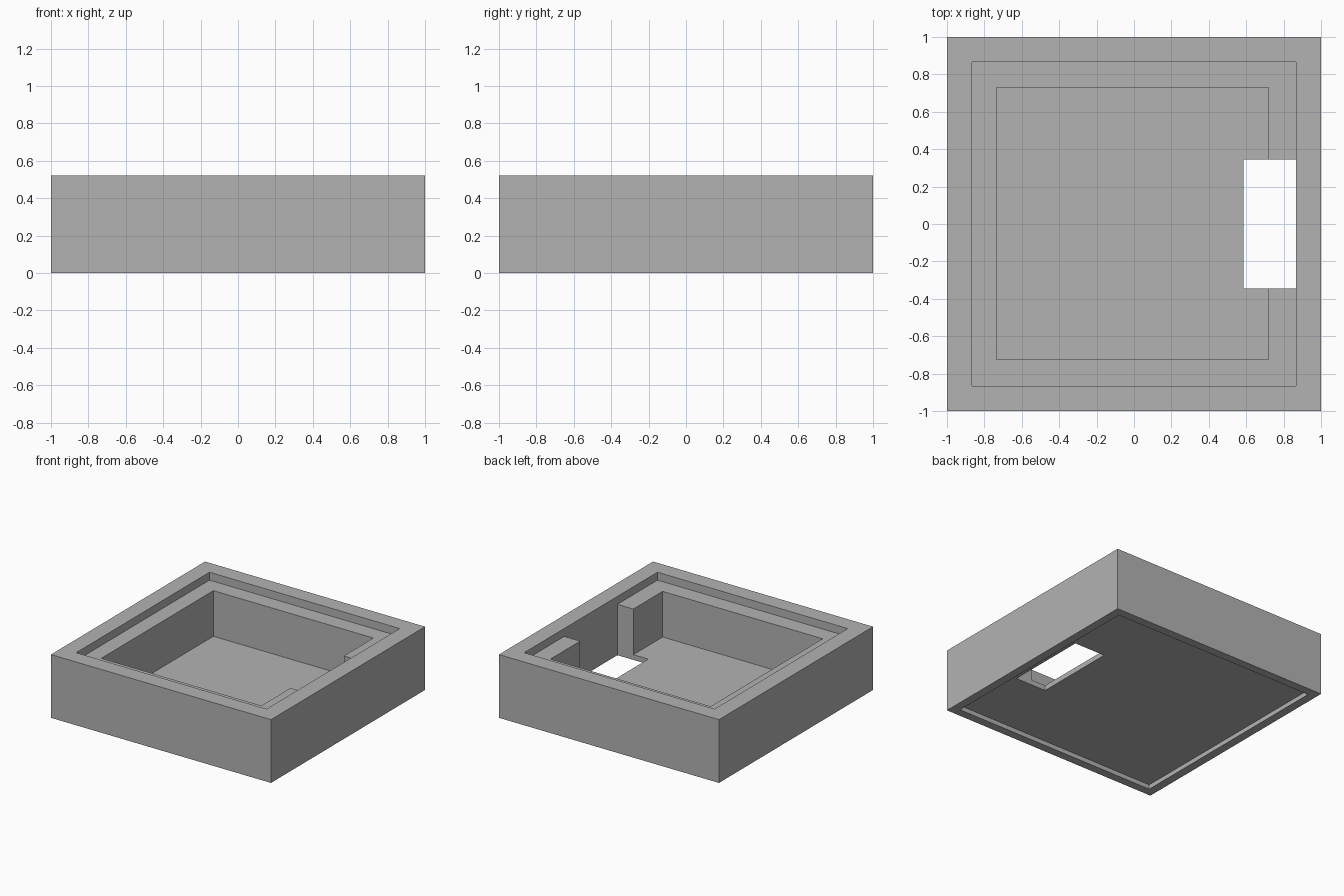
import bpy

if "Cube" in bpy.data.objects:
    bpy.data.objects.remove(bpy.data.objects["Cube"], do_unlink=True)

HEIGHT = 0.52
LEDGE = 0.455       # step under the rim
FLOOR = 0.08        # pocket floor
UNDERSIDE = 0.037   # recessed underside

grey = bpy.data.materials.new("plain_grey")
grey.use_nodes = True
colour = (0.45, 0.45, 0.45, 1)
grey.diffuse_color = colour
grey.node_tree.nodes["Principled BSDF"].inputs["Base Color"].default_value = colour


def box(name, x, y, z):
    """Box spanning the given (low, high) pairs."""
    spans = (x, y, z)
    bpy.ops.mesh.primitive_cube_add(size=1, location=[(a + b) / 2 for a, b in spans])
    obj = bpy.context.object
    obj.name = name
    obj.scale = [b - a for a, b in spans]
    bpy.ops.object.transform_apply(location=True, rotation=False, scale=True)
    obj.data.materials.append(grey)
    return obj


# Solid tray block
tray = box("tray", (-1, 1), (-1, 1), (0, HEIGHT))

# Lid rebate, main pocket, underside recess and the slot through the floor
cutters = [
    box("rebate_cutter", (-0.865, 0.865), (-0.865, 0.865), (LEDGE, 1)),
    box("pocket_cutter", (-0.735, 0.72), (-0.725, 0.73), (FLOOR, 0.9)),
    box("underside_cutter", (-0.93, 0.93), (-0.93, 0.93), (-1, UNDERSIDE)),
    box("slot_cutter", (0.585, 0.865), (-0.345, 0.345), (-0.5, 0.8)),
]
for cutter in cutters:
    cut = tray.modifiers.new(cutter.name, "BOOLEAN")
    cut.operation = "DIFFERENCE"
    cut.solver = "EXACT"
    cut.object = cutter

# Bake the cuts and drop the cutters
bpy.context.view_layer.objects.active = tray
for cutter in cutters:
    bpy.ops.object.modifier_apply(modifier=cutter.name)
    bpy.data.objects.remove(cutter, do_unlink=True)
